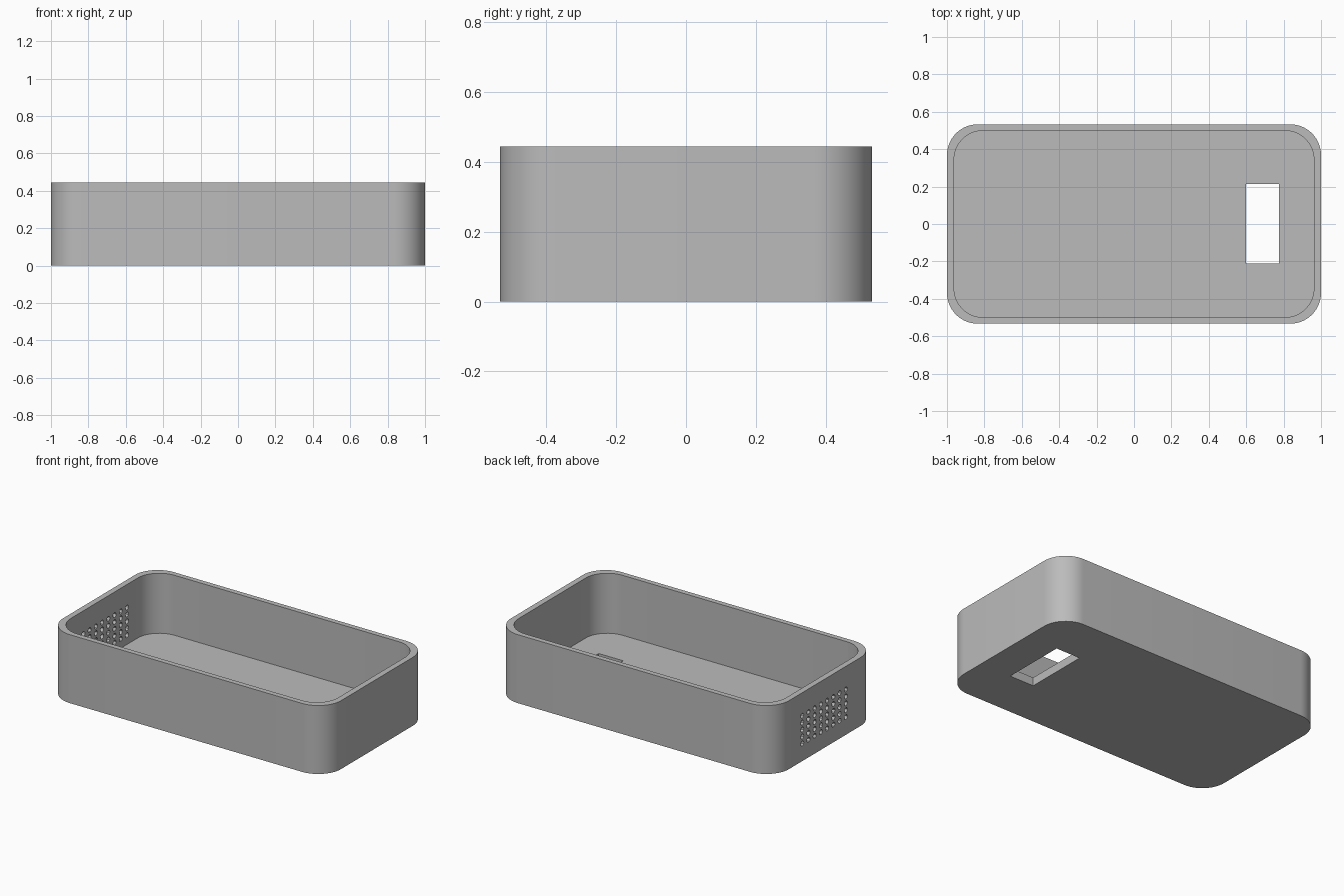
import bpy, bmesh, math
from mathutils import Matrix

cube = bpy.data.objects.get("Cube")
if cube:
    bpy.data.objects.remove(cube, do_unlink=True)

grey = bpy.data.materials.new("plain grey")
grey.use_nodes = True
colour = (0.5, 0.5, 0.5, 1)
grey.diffuse_color = colour
grey.node_tree.nodes["Principled BSDF"].inputs["Base Color"].default_value = colour


def finish(name, bm):
    bmesh.ops.recalc_face_normals(bm, faces=bm.faces)
    mesh = bpy.data.meshes.new(name)
    bm.to_mesh(mesh)
    bm.free()
    mesh.materials.append(grey)
    obj = bpy.data.objects.new(name, mesh)
    bpy.context.collection.objects.link(obj)
    return obj


def rounded_block(name, half_x, half_y, radius, bottom, top, steps=14):
    """Rounded rectangle extruded straight up."""
    bm = bmesh.new()
    ring = []
    for corner, (sx, sy) in enumerate([(1, 1), (-1, 1), (-1, -1), (1, -1)]):
        for i in range(steps + 1):
            a = math.pi / 2 * (corner + i / steps)
            ring.append(bm.verts.new((sx * (half_x - radius) + radius * math.cos(a),
                                      sy * (half_y - radius) + radius * math.sin(a), bottom)))
    face = bm.faces.new(ring)
    new = bmesh.ops.extrude_face_region(bm, geom=[face])["geom"]
    up = [v for v in new if isinstance(v, bmesh.types.BMVert)]
    bmesh.ops.translate(bm, verts=up, vec=(0, 0, top - bottom))
    return finish(name, bm)


def cut(target, cutter):
    mod = target.modifiers.new("cut", "BOOLEAN")
    mod.operation, mod.solver, mod.object = "DIFFERENCE", "EXACT", cutter
    bpy.context.view_layer.objects.active = target
    bpy.ops.object.modifier_apply(modifier=mod.name)
    bpy.data.objects.remove(cutter, do_unlink=True)


# Open tray with a hollow interior
height, floor = 0.445, 0.055
tray = rounded_block("case_tray", 1.0, 0.533, 0.165, 0, height)
cut(tray, rounded_block("interior_cutter", 0.962, 0.499, 0.155, floor, height + 0.1))

# Rectangular opening through the floor
bm = bmesh.new()
bmesh.ops.create_cube(bm, size=1, matrix=Matrix.Translation((0.687, 0.002, 0))
                      @ Matrix.Diagonal((0.176, 0.425, 0.3, 1)))
cut(tray, finish("opening_cutter", bm))

# Grid of vent holes through one end wall
bm = bmesh.new()
columns, rows = 8, 5
for c in range(columns):
    for r in range(rows):
        y = 0.01 + (c - (columns - 1) / 2) * 0.064
        z = 0.205 + (r - (rows - 1) / 2) * 0.045
        bmesh.ops.create_cone(bm, cap_ends=True, segments=12, radius1=0.016, radius2=0.016,
                              depth=0.16, matrix=Matrix.Translation((-0.98, y, z))
                              @ Matrix.Rotation(math.pi / 2, 4, "Y"))
cut(tray, finish("vent_cutter", bm))

bpy.ops.object.select_all(action="DESELECT")
tray.select_set(True)
bpy.context.view_layer.objects.active = tray
bpy.ops.object.shade_smooth_by_angle(angle=math.radians(30))
